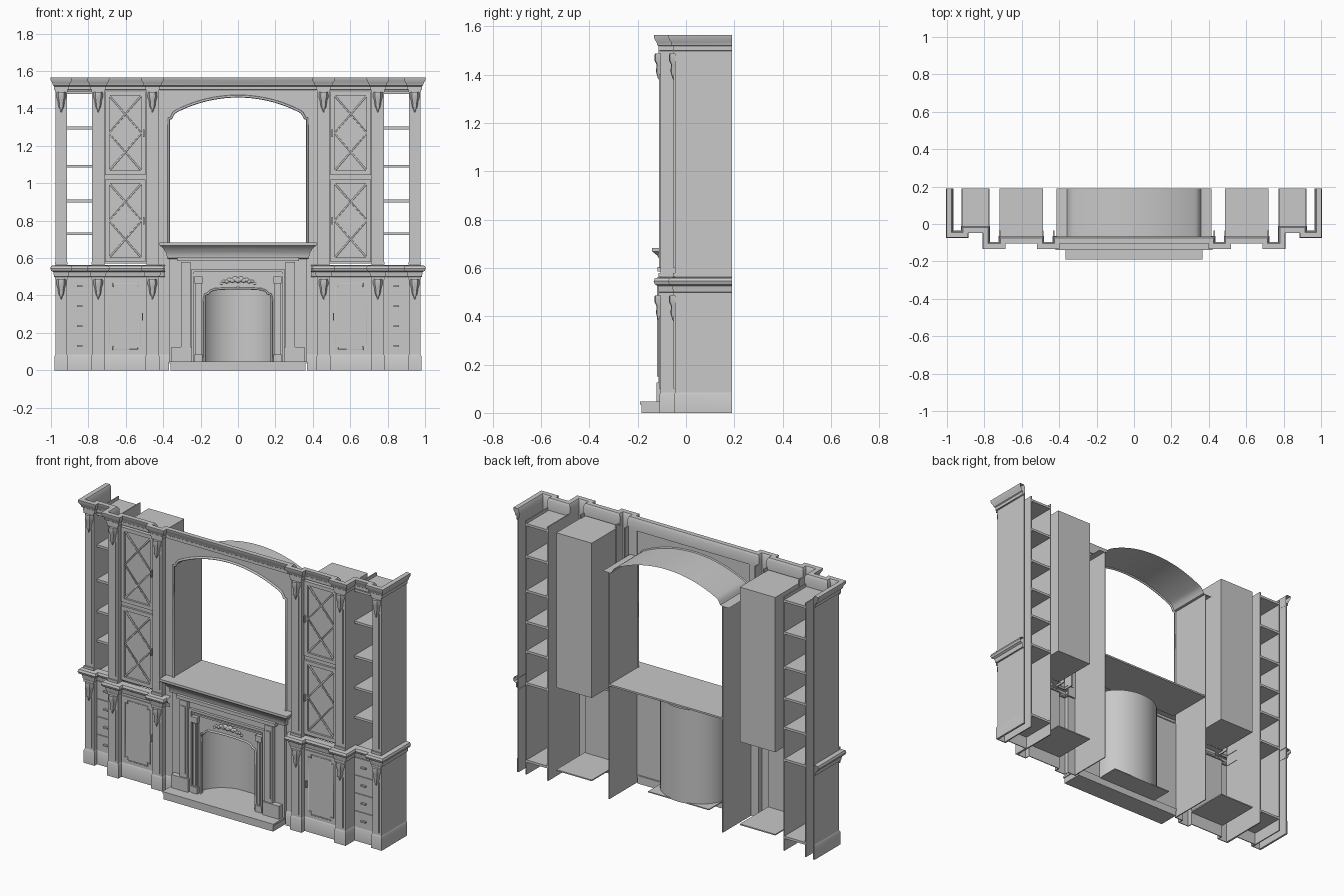
import bpy, bmesh, math
from mathutils import Vector

cube = bpy.data.objects.get("Cube")
if cube:
    bpy.data.objects.remove(cube, do_unlink=True)

grey = bpy.data.materials.new("painted_grey")
grey.use_nodes = True
grey.diffuse_color = (0.58, 0.58, 0.58, 1)
grey.node_tree.nodes["Principled BSDF"].inputs["Base Color"].default_value = (0.58, 0.58, 0.58, 1)

FACE, PIL, BAY, END, BACK = -0.075, -0.105, -0.02, -0.045, 0.19
PILASTERS = [(0.915, 0.975, END), (0.715, 0.78, PIL), (0.425, 0.49, PIL)]


def finish(name, data, mirror=True):
    ob = bpy.data.objects.new(name, data)
    bpy.context.collection.objects.link(ob)
    data.materials.append(grey)
    if mirror:
        ob.modifiers.new("mirror", 'MIRROR')
    return ob


def mesh(name, bm, mirror=True):
    bmesh.ops.recalc_face_normals(bm, faces=bm.faces)
    me = bpy.data.meshes.new(name)
    bm.to_mesh(me)
    bm.free()
    return finish(name, me, mirror)


def loft(bm, rings, closed=False, caps=False):
    """Skin a list of equal point rings."""
    vs = [[bm.verts.new(p) for p in r] for r in rings]
    n = len(vs[0])
    for a, b in zip(vs, vs[1:]):
        for i in range(n if closed else n - 1):
            j = (i + 1) % n
            bm.faces.new((a[i], a[j], b[j], b[i]))
    if caps:
        bm.faces.new(vs[0])
        bm.faces.new(vs[-1])


def boxes(name, items, mirror=True):
    bm = bmesh.new()
    for x0, x1, y0, y1, z0, z1 in items:
        ring = lambda z: [(x0, y0, z), (x1, y0, z), (x1, y1, z), (x0, y1, z)]
        loft(bm, [ring(z0), ring(z1)], True, True)
    return mesh(name, bm, mirror)


def sweep(name, path, profile):
    """Mitred moulding along a plan path; profile holds (outward, height)."""
    pts = [Vector(p) for p in path]
    nor = []
    for a, b in zip(pts, pts[1:]):
        d = (b - a).normalized()
        nor.append(Vector((-d.y, d.x)))
    bm, rings = bmesh.new(), []
    for i, p in enumerate(pts):
        n0, n1 = nor[max(i - 1, 0)], nor[min(i, len(nor) - 1)]
        m = (n0 + n1) / (1 + n0.dot(n1))
        rings.append([(p.x + m.x * o, p.y + m.y * o, z) for o, z in profile])
    loft(bm, rings)
    return mesh(name, bm)


def tubes(name, lines, radius, mirror=True):
    cu = bpy.data.curves.new(name, 'CURVE')
    cu.dimensions = '3D'
    cu.bevel_depth, cu.bevel_resolution = radius, 1
    for pts in lines:
        sp = cu.splines.new('POLY')
        sp.points.add(len(pts) - 1)
        for q, p in zip(sp.points, pts):
            q.co = (*p, 1)
    return finish(name, cu, mirror)


def strip(name, a, b):
    bm = bmesh.new()
    loft(bm, [a, b])
    return mesh(name, bm)


# Plan outline of the facade, from the back outer corner to the centre
outline = [(0.975, BACK)]
for x0, x1, y in PILASTERS:
    back = BAY if y == END else FACE
    if x1 < 0.9:
        outline.append((x1, BAY if x1 > 0.7 else FACE))
    outline += [(x1, y), (x0, y), (x0, back)]
low = outline + [(0.37, FACE)]

sweep("lower_facade", low, [(0, 0), (0, 0.51)])
sweep("plinth", low, [(0, 0), (0.005, 0), (0.005, 0.075), (0, 0.085)])
sweep("counter_moulding", outline + [(0.39, FACE)],
      [(-0.01, 0.495), (0.008, 0.5), (0.012, 0.525), (0.024, 0.532), (0.029, 0.545),
       (0.024, 0.558), (0, 0.562), (-0.01, 0.562)])
sweep("crown", outline + [(0, FACE)],
      [(-0.008, 1.495), (0.008, 1.5), (0.008, 1.518), (0.014, 1.522), (0.017, 1.535),
       (0.026, 1.548), (0.028, 1.565), (0, 1.565), (-0.008, 1.55), (-0.008, 1.495)])

# Pilaster fronts, returns and the tall dividing panels
T = 0.007
boxes("pilaster_fronts", [(x0, x1, y, y + T, 0.55, 1.51) for x0, x1, y in PILASTERS])
boxes("pilaster_returns", [(x, x + T, PIL, FACE + 0.04, 0.55, 1.51) for x in (0.715, 0.425, 0.483)])
boxes("dividing_panels", [(0.968, 0.975, END, BACK, 0, 1.51), (0.915, 0.922, END, BACK, 0, 1.51),
                          (0.773, 0.78, PIL, BACK, 0, 1.51)])
boxes("pilaster_panels", [(x0 + 0.014, x1 - 0.014, y - 0.006, y, z0, z1)
                          for x0, x1, y in PILASTERS for z0, z1 in ((0.1, 0.4), (0.6, 1.4))])
boxes("pilaster_caps", [(x0 - 0.003, x1 + 0.003, y - 0.008, y, z, z + 0.014)
                        for x0, x1, y in PILASTERS for z in (0.485, 0.565, 1.487)])

# Carved brackets at the pilaster heads
bm = bmesh.new()
for x0, x1, y in PILASTERS:
    c = (x0 + x1) / 2
    for top in (0.487, 1.487):
        rings = []
        for dz, w, d in ((0, 0.024, 0.02), (0.025, 0.026, 0.022), (0.045, 0.019, 0.014),
                         (0.075, 0.015, 0.016), (0.1, 0.006, 0.01), (0.112, 0.002, 0.003)):
            rings.append([(c - w, y, top - dz), (c - w * 0.6, y - d, top - dz), (c, y - d * 1.2, top - dz),
                          (c + w * 0.6, y - d, top - dz), (c + w, y, top - dz)])
        loft(bm, rings, True, True)
mesh("pilaster_brackets", bm)

# Open shelf bays
boxes("shelves", [(0.78, 0.915, BAY, BACK, z - T, z + T) for z in (0.08, 0.54, 0.73, 0.905, 1.09, 1.295, 1.485)])

# Display cabinets with lattice doors
boxes("upper_cabinet", [(0.487, 0.72, FACE, BACK, 0.57, 1.49)])
boxes("cabinet_floor", [(0.487, 0.72, FACE, BACK, 0.075, 0.082)])
frames, lattice, knobs = [], [], []
L, R = 0.495, 0.71
for z0, z1 in ((0.58, 1.02), (1.045, 1.49)):
    y0, y1 = FACE - 0.012, FACE
    frames += [(L, L + 0.022, y0, y1, z0, z1), (R - 0.022, R, y0, y1, z0, z1),
               (L, R, y0, y1, z0, z0 + 0.022), (L, R, y0, y1, z1 - 0.022, z1)]
    a, b, m, y = L + 0.02, R - 0.02, (z0 + z1) / 2, FACE - 0.004
    for p, q in ((a, b), (b, a)):
        lattice.append([(p, y, z1 - 0.02), (q, y, m), (p, y, z0 + 0.02)])
    knobs.append((L + 0.006, L + 0.012, y0 - 0.012, y0, m - 0.02, m + 0.02))
boxes("door_frames", frames)
tubes("door_lattice", lattice, 0.005)

# Lower cupboard door with a notched bead
boxes("lower_door", [(0.5, 0.706, FACE - 0.006, FACE, 0.09, 0.485)])
a, b, c, d, k, y = 0.52, 0.686, 0.11, 0.465, 0.018, FACE - 0.007
tubes("lower_door_bead", [[(a + k, y, c), (b - k, y, c), (b - k, y, c + k), (b, y, c + k), (b, y, d - k),
                           (b - k, y, d - k), (b - k, y, d), (a + k, y, d), (a + k, y, d - k),
                           (a, y, d - k), (a, y, c + k), (a + k, y, c + k), (a + k, y, c)]], 0.003)
knobs.append((0.507, 0.513, FACE - 0.018, FACE - 0.006, 0.265, 0.305))
boxes("door_handles", knobs)

# Drawers
levels = [0.13 + 0.106 * i for i in range(4)]
boxes("drawer_fronts", [(0.787, 0.908, BAY - 0.006, BAY, z - 0.046, z + 0.048) for z in levels])
boxes("drawer_handles", [(0.832, 0.862, BAY - 0.018, BAY - 0.006, z - 0.004, z + 0.004) for z in levels])

# Central arch: face, soffit, jambs and bead
rad, mid = 0.72, 0.745
arch = [(0.37, 1.345), (0.358, 1.348), (0.351, 1.362), (0.343, 1.376), (0.33, 1.385)]
arc = math.asin(0.33 / rad)
arch += [(rad * math.sin(arc * (1 - i / 16)), mid + rad * math.cos(arc * (1 - i / 16))) for i in range(1, 17)]
arch[-1] = (0, arch[-1][1])
strip("arch_face", [(x, FACE, z) for x, z in arch], [(x, FACE, 1.51) for x, z in arch])
strip("arch_soffit", [(x, FACE, z) for x, z in [(0.415, 1.345)] + arch],
      [(x, BACK, z) for x, z in [(0.415, 1.345)] + arch])
boxes("arch_stile", [(0.37, 0.43, FACE, FACE + T, 0.5, 1.51)])
boxes("arch_jamb", [(0.37, 0.376, FACE, BACK, 0, 1.345)])
tubes("arch_bead", [[(x, FACE - 0.002, z) for x, z in [(0.37, 0.68)] + arch]], 0.007)

# Fireplace surround with a shouldered opening
FY = -0.09
opening = [(0.18, 0.385), (0.176, 0.405), (0.16, 0.41), (0.148, 0.425), (0.125, 0.433), (0.06, 0.437), (0, 0.438)]
strip("surround_head", [(x, FY, z) for x, z in opening], [(x, FY, 0.61) for x, z in opening])
boxes("surround_sides", [(0.18, 0.37, FY, FACE + 0.005, 0.045, 0.61)])
tubes("opening_bead", [[(x, FY - 0.002, z) for x, z in [(0.18, 0.045)] + opening]], 0.006)
boxes("surround_frame", [
    (0.255, 0.305, FY - 0.024, FY, 0.12, 0.58),    # outer pilaster
    (0.265, 0.295, FY - 0.03, FY, 0.15, 0.55),     # its raised panel
    (0.245, 0.355, FY - 0.032, FY, 0.045, 0.125),  # plinth block
    (0, 0.325, FY - 0.028, FY, 0.585, 0.605),      # frieze
    (0.235, 0.25, FY - 0.016, FY, 0.045, 0.54),    # inner border
    (0, 0.25, FY - 0.016, FY, 0.525, 0.54),
    (0.195, 0.228, FY - 0.012, FY, 0.045, 0.5),    # inner column
    (0.203, 0.22, FY - 0.02, FY, 0.09, 0.46),
    (0.19, 0.232, FY - 0.022, FY, 0.045, 0.085),
    (0.19, 0.232, FY - 0.022, FY, 0.465, 0.5),
    (0, 0.235, FY - 0.008, FY, 0.505, 0.515)])

# Carved garland over the opening
bm = bmesh.new()
for i in range(7):
    r = 0.02 - 0.0018 * i
    geo = bmesh.ops.create_uvsphere(bm, u_segments=10, v_segments=6, radius=r)
    for v in geo["verts"]:
        v.co.y *= 0.5
        v.co.z *= 0.75
        v.co += Vector((0.015 * i, FY - 0.004, 0.482 - 0.0005 * i * i + 0.006 * (i % 2)))
mesh("garland", bm)

# Mantel shelf, firebox and hearth
sweep("mantel_moulding", [(0.37, FACE), (0.37, FY), (0, FY)],
      [(0, 0.595), (0.01, 0.6), (0.012, 0.625), (0.02, 0.635), (0.028, 0.65),
       (0.042, 0.662), (0.05, 0.668), (0.05, 0.682), (-0.01, 0.682)])
boxes("mantel_shelf", [(-0.37, 0.37, FY - 0.005, BACK, 0.672, 0.682)], False)
bm = bmesh.new()
half = [(0.2 * math.cos(t * math.pi / 24), FY + 0.005 + 0.16 * math.sin(t * math.pi / 24)) for t in range(25)]
loft(bm, [[(x, y, z) for x, y in half] for z in (0.04, 0.6)])
mesh("firebox", bm, False)
boxes("hearth", [(-0.36, 0.36, -0.185, -0.06, 0, 0.035), (-0.365, 0.365, -0.19, -0.06, 0.035, 0.047)], False)
boxes("firebox_floor", [(-0.2, 0.2, -0.07, 0.07, 0.04, 0.046)], False)

# Shading
for ob in bpy.context.collection.objects:
    ob.select_set(ob.type == 'MESH' and grey.name in ob.data.materials)
    if ob.select_get():
        bpy.context.view_layer.objects.active = ob
bpy.ops.object.shade_smooth_by_angle(angle=math.radians(35))
